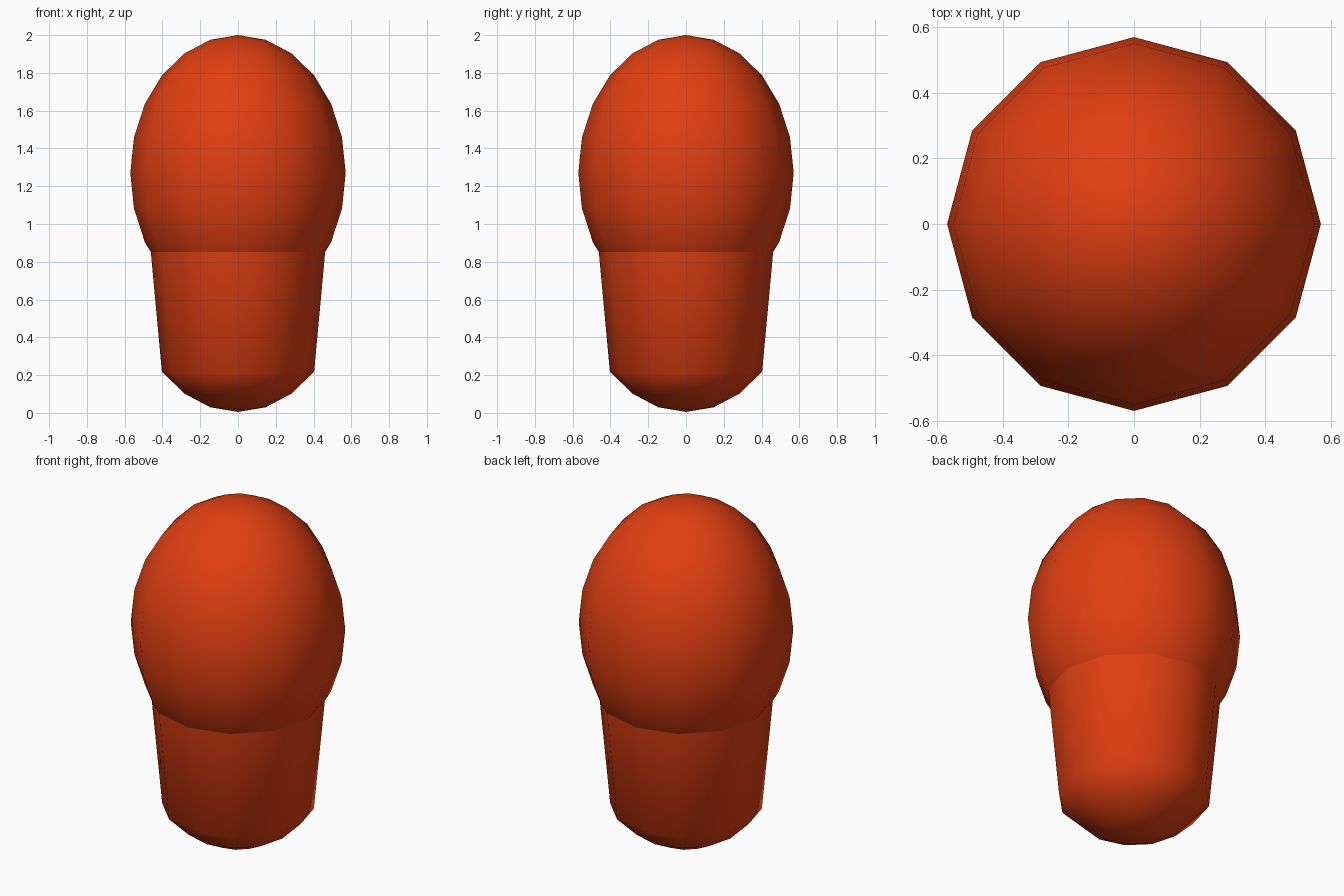
import bpy, bmesh
from math import sin, cos, pi, radians

if "Cube" in bpy.data.objects:
    bpy.data.objects.remove(bpy.data.objects["Cube"])

SIDES = 12
RX, RZ = 0.57, 0.73   # shared egg radii

mat = bpy.data.materials.new("orange_red")
mat.diffuse_color = (0.75, 0.05, 0.006, 1)
mat.use_nodes = True
mat.node_tree.nodes["Principled BSDF"].inputs["Base Color"].default_value = mat.diffuse_color


def lathe(name, profile):
    """Revolve (radius, z) points, listed bottom to top, around z."""
    bm = bmesh.new()
    rings = []
    for r, z in profile:
        n = SIDES if r > 1e-4 else 1
        rings.append([bm.verts.new((r * cos(2 * pi * i / SIDES),
                                    r * sin(2 * pi * i / SIDES), z)) for i in range(n)])
    for a, b in zip(rings, rings[1:]):
        for i in range(SIDES):
            j = (i + 1) % SIDES
            if len(a) == 1:
                bm.faces.new((a[0], b[j], b[i]))
            elif len(b) == 1:
                bm.faces.new((a[i], a[j], b[0]))
            else:
                bm.faces.new((a[i], a[j], b[j], b[i]))
    for f in bm.faces:
        f.smooth = True
    me = bpy.data.meshes.new(name)
    bm.to_mesh(me)
    bm.free()
    me.materials.append(mat)
    ob = bpy.data.objects.new(name, me)
    bpy.context.collection.objects.link(ob)
    return ob


def egg(centre, start, end):
    """Egg profile points between two angles measured from the bottom."""
    return [(RX * sin(radians(a)), centre - RZ * cos(radians(a)))
            for a in range(start, end + 1, 15)]


# egg-shaped head
lathe("head", egg(1.27, 0, 180))

# tapered stem with a rounded bottom, its open top tucked into the head
lathe("stem", egg(0.735, 0, 45) + [(0.466, 0.9)])
